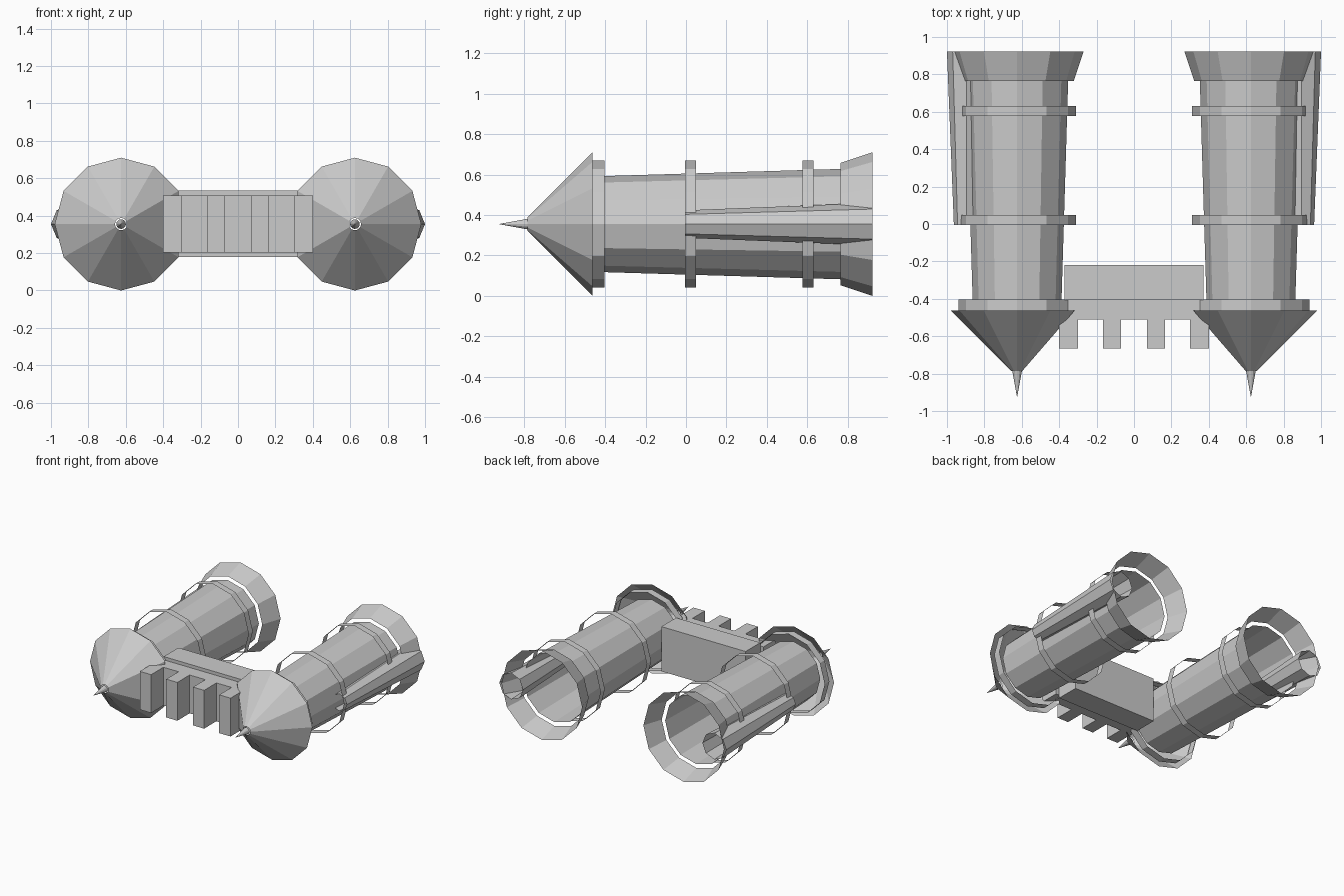
import bpy, bmesh
from math import cos, sin, pi

if "Cube" in bpy.data.objects:
    bpy.data.objects.remove(bpy.data.objects["Cube"])

AXIS_X, AXIS_Z = 0.625, 0.355


def add_object(name, bm, mirror=False):
    bmesh.ops.recalc_face_normals(bm, faces=bm.faces)
    mesh = bpy.data.meshes.new(name)
    bm.to_mesh(mesh)
    bm.free()
    ob = bpy.data.objects.new(name, mesh)
    bpy.context.collection.objects.link(ob)
    if mirror:
        ob.modifiers.new("Mirror", 'MIRROR')
    return ob


def shell(name, y0, r0, y1, r1, sides=12, x=AXIS_X, flat_inside=False):
    """Open faceted tube along y, mirrored to the other tower."""
    bm = bmesh.new()
    # a flat inner side leaves out the corner that faces the wall
    steps = [i for i in range(sides) if not (flat_inside and i == sides // 2)]
    rings = []
    for y, r in ((y0, r0), (y1, r1)):
        rings.append([bm.verts.new((x + r * cos(2 * pi * i / sides), y,
                                    AXIS_Z + r * sin(2 * pi * i / sides)))
                      for i in steps])
    n = len(steps)
    for i in range(n):
        j = (i + 1) % n
        # wound so that normals point away from the tube axis
        bm.faces.new((rings[0][i], rings[1][i], rings[1][j], rings[0][j]))
    return add_object(name, bm, True)


def prism(name, outline, z0, z1):
    """Plan outline in x, y raised from z0 to z1."""
    bm = bmesh.new()
    base = bm.faces.new([bm.verts.new((x, y, z0)) for x, y in outline])
    new = bmesh.ops.extrude_face_region(bm, geom=[base])["geom"]
    verts = [g for g in new if isinstance(g, bmesh.types.BMVert)]
    bmesh.ops.translate(bm, verts=verts, vec=(0, 0, z1 - z0))
    return add_object(name, bm)


# towers: body, flared rim and raised bands
shell("tower_body", -0.46, 0.236, 0.765, 0.273)
shell("tower_rim", 0.765, 0.303, 0.922, 0.355)
shell("roof_band", -0.463, 0.314, -0.404, 0.314, flat_inside=True)
shell("middle_band", -0.006, 0.314, 0.049, 0.314)
shell("upper_band", 0.577, 0.314, 0.631, 0.314)

# pointed roofs with thin spikes
shell("tower_roof", -0.785, 0.033, -0.463, 0.355, flat_inside=True)
shell("roof_spike", -0.922, 0.001, -0.785, 0.026)

# slim side turrets partly sunk into the towers
shell("side_turret", -0.006, 0.068, 0.922, 0.105, sides=8, x=0.895)

# connecting wall
prism("wall", [(-0.371, -0.405), (0.371, -0.405), (0.371, -0.22), (-0.371, -0.22)],
      0.178, 0.534)

# notched battlement along the wall
outline = [(-0.40, -0.405)]
for x0, x1 in ((-0.40, -0.30), (-0.167, -0.069), (0.069, 0.167), (0.30, 0.40)):
    outline += [(x0, -0.51), (x0, -0.665), (x1, -0.665), (x1, -0.51)]
outline.append((0.40, -0.405))
outline = [p for p in outline if p not in ((-0.40, -0.51), (0.40, -0.51))]
prism("battlement", outline, 0.203, 0.508)
